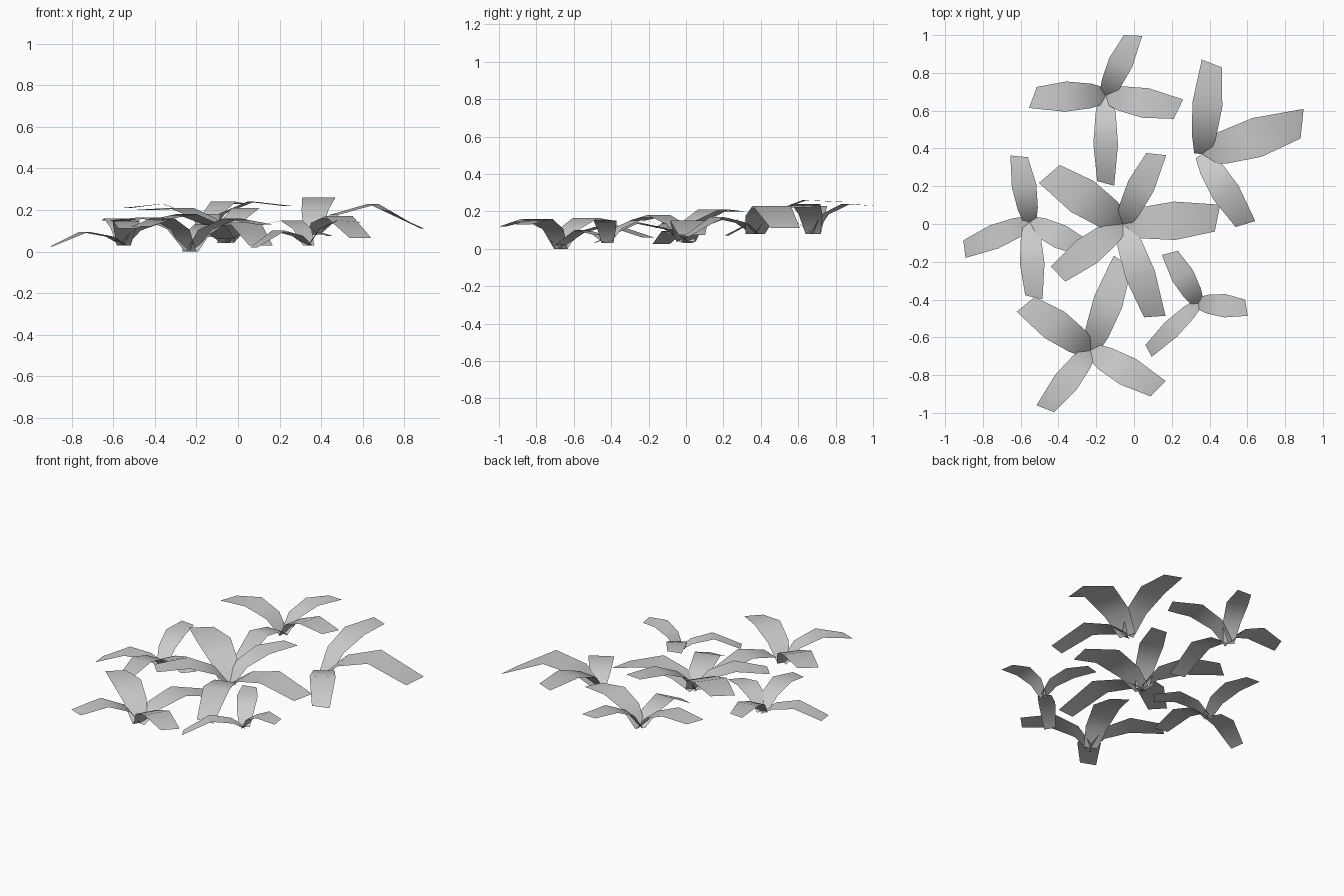
import bpy
import bmesh
from mathutils import Vector

cube = bpy.data.objects.get("Cube")
if cube:
    bpy.data.objects.remove(cube, do_unlink=True)

# Single leaf colour
leaf_material = bpy.data.materials.new("leaf_grey")
leaf_material.use_nodes = True
grey = (0.6, 0.6, 0.6, 1)
leaf_material.diffuse_color = grey
leaf_material.node_tree.nodes["Principled BSDF"].inputs["Base Color"].default_value = grey

# Leaf outline rows: position along the leaf, width relative to the tip, share of the slant
ROWS = [(0, 0.75, 0), (0.2, 1.18, 0.1), (0.55, 1.45, 0.15), (1, 1, 1)]


def add_leaf(bm, base, tip_x, tip_y, width, peak, tip_z, slant=0.27):
    """Arched strip that rises steeply from the base and bends over at the tip."""
    along = Vector((tip_x, tip_y, 0)) - Vector((base.x, base.y, 0))
    forward = along.normalized()
    side = Vector((-forward.y, forward.x, 0))
    heights = [base.z, base.z + (peak - base.z) * 0.65, peak, tip_z]
    previous = None
    for (t, scale, share), z in zip(ROWS, heights):
        centre = Vector((base.x, base.y, z)) + along * t
        edge = (side + forward * slant * share) * width * scale / 2
        row = [bm.verts.new(centre + edge), bm.verts.new(centre - edge)]
        if previous:
            bm.faces.new((previous[0], previous[1], row[1], row[0]))
        previous = row


def add_plant(name, base, leaves):
    bm = bmesh.new()
    for leaf in leaves:
        add_leaf(bm, Vector(base), *leaf)
    for face in bm.faces:
        face.smooth = True
    mesh = bpy.data.meshes.new(name)
    bm.to_mesh(mesh)
    bm.free()
    mesh.materials.append(leaf_material)
    plant = bpy.data.objects.new(name, mesh)
    bpy.context.collection.objects.link(plant)


# Each leaf: tip x, tip y, tip width, peak height, tip height, optional tip slant
add_plant("back_plant", (-0.15, 0.68, 0.08), [
    (-0.535, 0.67, 0.11, 0.23, 0.21, 0.4),
    (0.235, 0.608, 0.11, 0.24, 0.22),
    (-0.005, 0.998, 0.09, 0.24, 0.23, -0.4),
    (-0.15, 0.215, 0.09, 0.18, 0.07),
])
add_plant("back_left_plant", (0.36, 0.37, 0.08), [
    (0.412, 0.85, 0.11, 0.26, 0.25),
    (0.89, 0.531, 0.145, 0.23, 0.11, 0.42),
    (0.59, 0, 0.105, 0.17, 0.065),
])
add_plant("right_plant", (-0.55, 0.01, 0.03), [
    (-0.608, 0.358, 0.09, 0.16, 0.15),
    (-0.898, -0.133, 0.09, 0.095, 0.025),
    (-0.53, -0.388, 0.09, 0.15, 0.11),
    (-0.26, -0.13, 0.09, 0.14, 0.11),
])
add_plant("centre_plant", (-0.06, 0, 0.04), [
    (-0.448, 0.265, 0.14, 0.21, 0.2),
    (0.118, 0.37, 0.1, 0.21, 0.21, -0.35),
    (0.442, 0.031, 0.14, 0.15, 0.075),
    (0.11, -0.49, 0.11, 0.14, 0.03),
    (-0.402, -0.265, 0.11, 0.18, 0.15, -0.1),
])
add_plant("front_left_plant", (0.34, -0.42, 0.03), [
    (0.19, -0.153, 0.085, 0.15, 0.15),
    (0.595, -0.443, 0.085, 0.15, 0.14, -0.25),
    (0.077, -0.672, 0.068, 0.1, 0.02),
])
add_plant("front_plant", (-0.23, -0.67, 0), [
    (-0.573, -0.425, 0.12, 0.165, 0.15),
    (-0.06, -0.2, 0.11, 0.13, 0.06),
    (0.128, -0.872, 0.11, 0.16, 0.13),
    (-0.47, -0.978, 0.095, 0.16, 0.12, -0.3),
])
